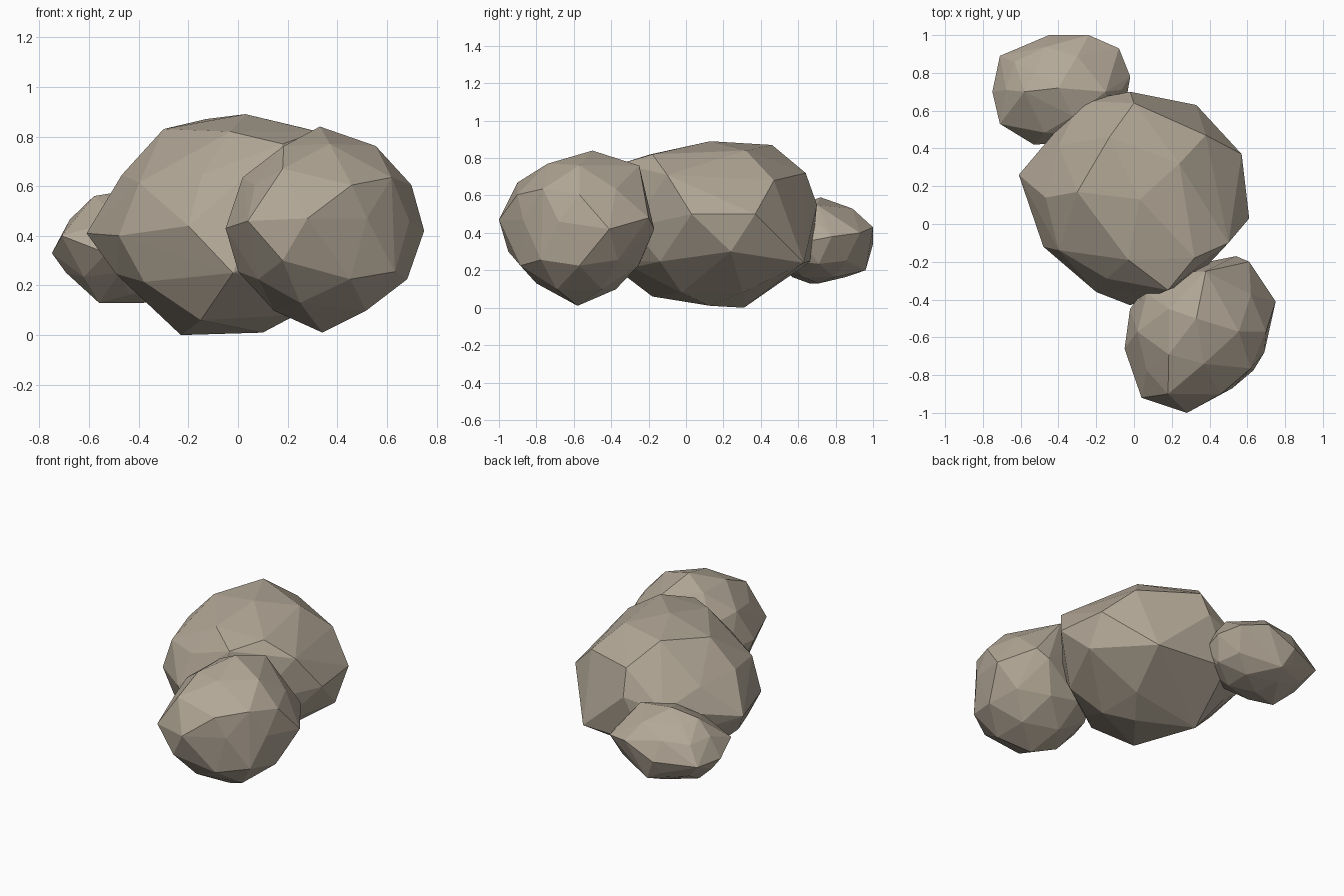
import bpy
import bmesh
from mathutils import Vector

cube = bpy.data.objects.get("Cube")
if cube:
    bpy.data.objects.remove(cube, do_unlink=True)

# One warm grey stone colour for every boulder
stone = bpy.data.materials.new("warm_grey_stone")
stone.use_nodes = True
colour = (0.45, 0.39, 0.31, 1)
stone.diffuse_color = colour
shader = stone.node_tree.nodes["Principled BSDF"]
shader.inputs["Base Color"].default_value = colour
shader.inputs["Roughness"].default_value = 0.9


def boulder(name, centre, radii, corners):
    """Faceted ellipsoid whose nearest vertices are pulled out to a few corners."""
    centre = Vector(centre)
    bm = bmesh.new()
    bmesh.ops.create_icosphere(bm, subdivisions=2, radius=1)
    for vert in bm.verts:
        vert.co = centre + vert.co * Vector(radii)

    # Pull one free vertex to each corner of the stone
    free = list(bm.verts)
    for corner in map(Vector, corners):
        nearest = min(free, key=lambda vert: (vert.co - corner).length)
        nearest.co = corner
        free.remove(nearest)

    # Rebuild the skin as a clean convex stone
    hull = bmesh.ops.convex_hull(bm, input=bm.verts[:])
    loose = set(hull["geom_interior"]) | set(hull["geom_unused"])
    loose = [item for item in loose if isinstance(item, bmesh.types.BMVert)]
    bmesh.ops.delete(bm, geom=loose, context="VERTS")
    bmesh.ops.recalc_face_normals(bm, faces=bm.faces[:])

    mesh = bpy.data.meshes.new(name)
    bm.to_mesh(mesh)
    bm.free()
    mesh.materials.append(stone)
    obj = bpy.data.objects.new(name, mesh)
    bpy.context.scene.collection.objects.link(obj)
    return obj


# Large flat-topped stone in the middle
boulder("middle_boulder", (0, 0.14, 0.43), (0.55, 0.53, 0.41), [
    # crown
    (0.03, 0.13, 0.89), (-0.13, 0.46, 0.87), (-0.3, 0.17, 0.83),
    (0.24, 0.32, 0.84), (-0.03, -0.19, 0.82), (0.32, -0.18, 0.82),
    (0.18, -0.35, 0.77), (0.5, -0.1, 0.71), (0.38, 0.47, 0.68),
    (0, 0.64, 0.72),
    # girdle
    (-0.61, 0.26, 0.41), (-0.2, -0.36, 0.44), (-0.02, -0.43, 0.25),
    (-0.48, -0.12, 0.4), (0.61, 0.03, 0.5), (0.57, 0.37, 0.5),
    (-0.02, 0.7, 0.55), (-0.28, 0.65, 0.5),
    # underside
    (0.56, 0.24, 0.3), (0.33, 0.63, 0.24), (-0.18, 0.67, 0.25),
    (-0.23, 0.31, 0), (0.1, 0.13, 0.01), (-0.15, -0.18, 0.06),
])

# Rounder stone leaning against its front
boulder("front_boulder", (0.35, -0.57, 0.43), (0.39, 0.39, 0.39), [
    (0.33, -0.5, 0.84), (0.37, -0.74, 0.77), (0.18, -0.9, 0.67),
    (0.38, -0.25, 0.76), (0.28, -1, 0.47), (0.04, -0.92, 0.46),
    (0.18, -0.95, 0.3), (0.52, -0.87, 0.47), (0.69, -0.68, 0.46),
    (0.75, -0.41, 0.42), (0.61, -0.2, 0.48), (0.54, -0.17, 0.42),
    (-0.05, -0.66, 0.43), (0.25, -0.8, 0.13), (0.34, -0.58, 0.01),
])

# Small flattened stone behind
boulder("back_boulder", (-0.38, 0.71, 0.35), (0.35, 0.28, 0.22), [
    (-0.75, 0.7, 0.33), (-0.71, 0.89, 0.33), (-0.45, 1, 0.34),
    (-0.24, 1, 0.43), (-0.08, 0.93, 0.4), (-0.02, 0.78, 0.38),
    (-0.71, 0.53, 0.4), (-0.53, 0.42, 0.33), (-0.4, 0.72, 0.59),
    (-0.58, 0.7, 0.56), (-0.15, 0.7, 0.55), (-0.3, 0.89, 0.53),
    (-0.38, 0.96, 0.2), (-0.56, 0.66, 0.13),
])
